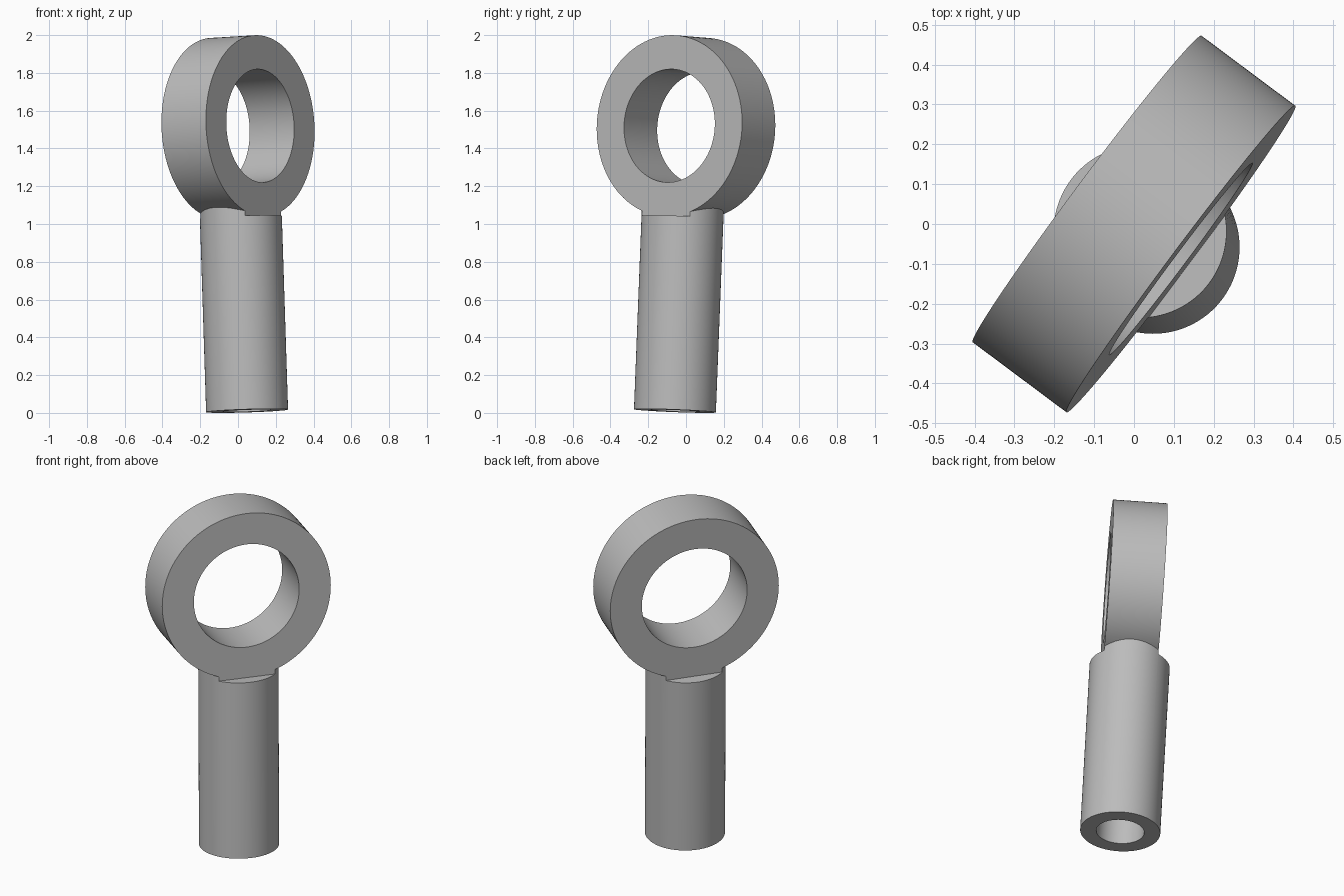
import bpy
import math
from mathutils import Matrix, Vector

cube = bpy.data.objects.get("Cube")
if cube:
    bpy.data.objects.remove(cube)

RING_R, HOLE_R, HALF_T = 0.48, 0.30, 0.147
ROD_R, BORE_R, ROD_END = 0.217, 0.13, -1.504
SHOULDER = -0.478

steel = bpy.data.materials.new("steel_grey")
steel.use_nodes = True
colour = (0.5, 0.5, 0.5, 1)
steel.diffuse_color = colour
steel.node_tree.nodes["Principled BSDF"].inputs["Base Color"].default_value = colour


def cylinder(name, radius, low, high, axis="Z"):
    turn = (0, math.pi / 2, 0) if axis == "X" else (0, 0, 0)
    centre = (low + high) / 2
    loc = (centre, 0, 0) if axis == "X" else (0, 0, centre)
    bpy.ops.mesh.primitive_cylinder_add(vertices=128, radius=radius, depth=high - low,
                                        location=loc, rotation=turn)
    obj = bpy.context.object
    obj.name = name
    bpy.ops.object.transform_apply(location=True, rotation=True, scale=True)
    return obj


def box(name, size, loc):
    bpy.ops.mesh.primitive_cube_add(size=1, location=loc)
    obj = bpy.context.object
    obj.name = name
    obj.scale = size
    bpy.ops.object.transform_apply(location=True, rotation=True, scale=True)
    return obj


def combine(target, tool, operation):
    mod = target.modifiers.new(operation.lower(), "BOOLEAN")
    mod.operation, mod.object, mod.solver = operation, tool, "EXACT"
    bpy.ops.object.select_all(action="DESELECT")
    target.select_set(True)
    bpy.context.view_layer.objects.active = target
    bpy.ops.object.modifier_apply(modifier=mod.name)
    bpy.data.objects.remove(tool)


# Shank and eye, joined with the eye left over-thick
rod_end = cylinder("rod_end", ROD_R, ROD_END, -0.35)
combine(rod_end, cylinder("eye", RING_R, -0.19, 0.19, "X"), "UNION")

# Mill both faces flat down to the shoulders of the shank
for side in (-1, 1):
    cutter = box("face_cutter", (1, 2, 2), (side * (HALF_T + 0.5), 0, SHOULDER + 1))
    combine(rod_end, cutter, "DIFFERENCE")

# Eye hole and blind bore in the shank
combine(rod_end, cylinder("hole_cutter", HOLE_R, -0.5, 0.5, "X"), "DIFFERENCE")
combine(rod_end, cylinder("bore_cutter", BORE_R, ROD_END - 0.2, ROD_END + 0.8), "DIFFERENCE")

rod_end.data.materials.clear()
rod_end.data.materials.append(steel)
bpy.ops.object.shade_smooth_by_angle(angle=math.radians(30))

# Lean and turn the whole part
up = Vector((-0.032, 0.039, 1)).normalized()
across = Vector((0.598, 0.801, 0))
across = (across - up * across.dot(up)).normalized()
axis = across.cross(up)
pose = Matrix((axis, across, up)).transposed().to_4x4()
rod_end.matrix_world = Matrix.Translation((0, 0, 1.513)) @ pose
